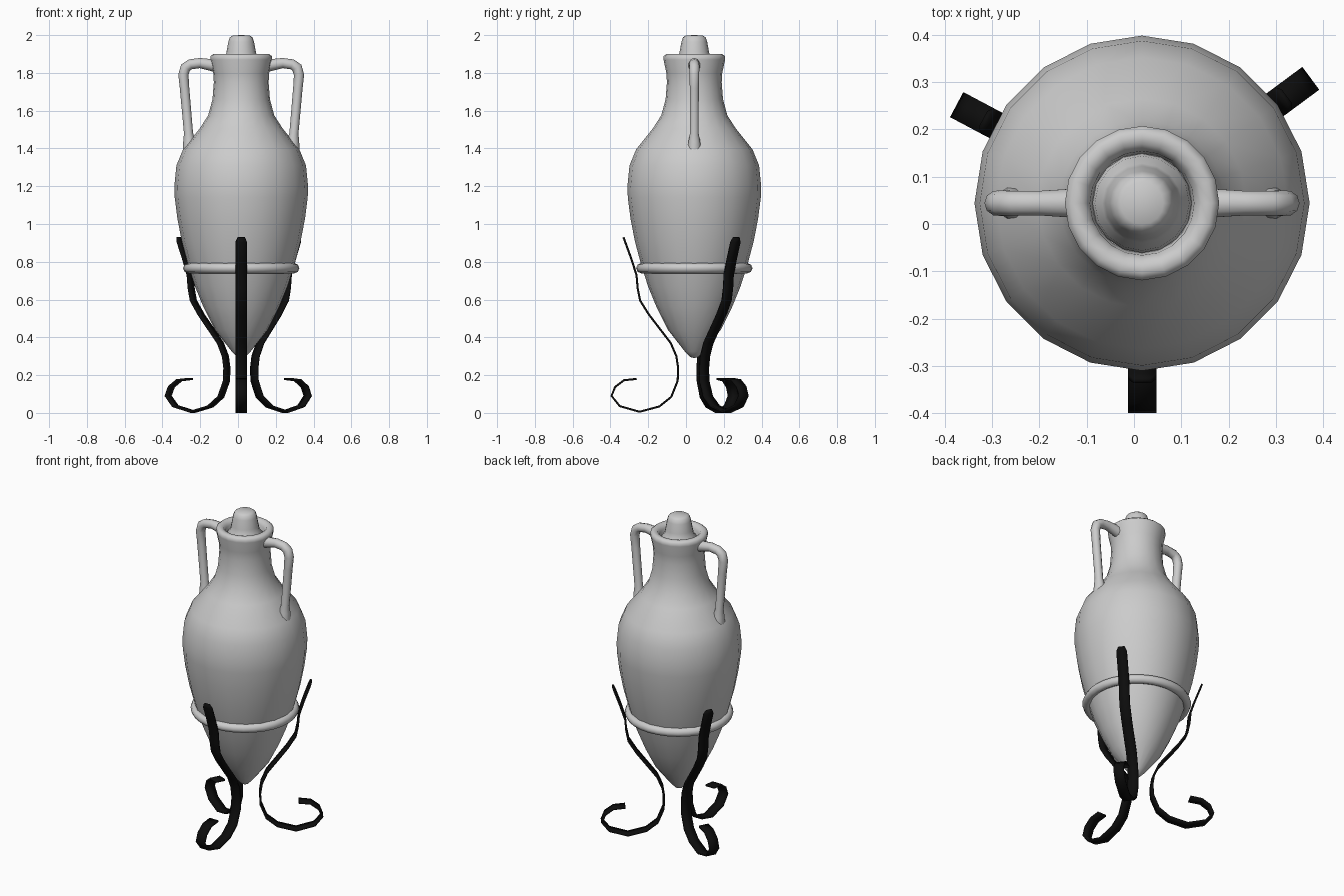
import bpy, bmesh, math
from mathutils import Matrix, Vector

cube = bpy.data.objects.get("Cube")
if cube:
    bpy.data.objects.remove(cube, do_unlink=True)

AXIS = Vector((0.017, 0.044, 0))  # centre line of the vessel


def material(name, value, rough):
    m = bpy.data.materials.new(name)
    m.use_nodes = True
    col = (value, value, value, 1)
    m.diffuse_color = col
    node = m.node_tree.nodes["Principled BSDF"]
    node.inputs["Base Color"].default_value = col
    node.inputs["Roughness"].default_value = rough
    return m


CLAY = material("pale grey clay", 0.6, 0.7)
IRON = material("black iron", 0.004, 0.6)


def add_object(name, bm, mat, angle=60):
    bmesh.ops.remove_doubles(bm, verts=bm.verts, dist=0.0005)
    bmesh.ops.recalc_face_normals(bm, faces=bm.faces)
    me = bpy.data.meshes.new(name)
    bm.to_mesh(me)
    bm.free()
    me.materials.append(mat)
    ob = bpy.data.objects.new(name, me)
    ob.location = AXIS
    bpy.context.collection.objects.link(ob)
    bpy.ops.object.select_all(action='DESELECT')
    ob.select_set(True)
    bpy.context.view_layer.objects.active = ob
    bpy.ops.object.shade_smooth_by_angle(angle=math.radians(angle))
    return ob


def lathe(name, profile, steps, closed=False):
    bm = bmesh.new()
    vs = [bm.verts.new((0, r, z)) for r, z in profile]
    pairs = list(zip(vs, vs[1:])) + ([(vs[-1], vs[0])] if closed else [])
    edges = [bm.edges.new(p) for p in pairs]
    bmesh.ops.spin(bm, geom=vs + edges, cent=(0, 0, 0), axis=(0, 0, 1),
                   angle=math.tau, steps=steps, use_merge=True)
    return add_object(name, bm, CLAY)


# Vessel: pointed foot, shoulder, neck, rolled lip and hollow mouth
lathe("amphora_body", [
    (0, 0.29), (0.022, 0.296), (0.05, 0.325), (0.14, 0.44), (0.2, 0.56), (0.245, 0.67),
    (0.283, 0.79), (0.315, 0.91), (0.338, 1.03), (0.352, 1.14), (0.354, 1.2),
    (0.343, 1.31), (0.308, 1.395), (0.22, 1.505), (0.175, 1.575), (0.152, 1.66),
    (0.145, 1.75), (0.148, 1.8), (0.163, 1.87), (0.163, 1.888), (0.148, 1.9),
    (0.125, 1.897), (0.11, 1.875), (0.105, 1.82), (0, 1.82)], 20)

# Stopper with a rounded knob
lathe("stopper", [
    (0.105, 1.83), (0.1, 1.86), (0.084, 1.88), (0.078, 1.91), (0.068, 1.965),
    (0.06, 1.988), (0.045, 1.998), (0, 2.0)], 16)

# Support ring round the lower body
ring = [(0.281 + 0.027 * math.cos(a * math.tau / 8),
         0.766 + 0.027 * math.sin(a * math.tau / 8)) for a in range(8)]
lathe("support_ring", ring, 32, closed=True)


def sweep(bm, path, sides):
    """Tube in the xz plane through (x, z, radius) points, with capped ends."""
    pts = [Vector((x, 0, z)) for x, z, _ in path]
    loops = []
    for i, p in enumerate(pts):
        tangent = (pts[min(i + 1, len(pts) - 1)] - pts[max(i - 1, 0)]).normalized()
        side = Vector((0, 1, 0)).cross(tangent)
        r = path[i][2]
        loops.append([bm.verts.new(p + r * (math.cos(a) * side + Vector((0, math.sin(a), 0))))
                      for a in (k * math.tau / sides for k in range(sides))])
    for a, b in zip(loops, loops[1:]):
        for k in range(sides):
            n = (k + 1) % sides
            bm.faces.new((a[k], a[n], b[n], b[k]))
    bm.faces.new(loops[0])
    bm.faces.new(loops[-1])


# Two handles from neck to shoulder
HANDLE = [(0.12, 1.835, 0.036), (0.16, 1.842, 0.031), (0.22, 1.852, 0.027), (0.27, 1.845, 0.027),
          (0.295, 1.828, 0.028), (0.306, 1.79, 0.027), (0.3, 1.72, 0.025),
          (0.279, 1.48, 0.024), (0.275, 1.44, 0.032), (0.272, 1.395, 0.037)]
for label, sign in (("left", 1), ("right", -1)):
    bm = bmesh.new()
    sweep(bm, [(sign * x, z, r) for x, z, r in HANDLE], 10)
    add_object("handle_" + label, bm, CLAY)

# Three scrolled flat iron legs: (distance from axis, height)
LEG = [(0.375, 0.93), (0.366, 0.905), (0.335, 0.82), (0.306, 0.73), (0.3, 0.66), (0.287, 0.595),
       (0.24, 0.52), (0.125, 0.37), (0.095, 0.3), (0.086, 0.24), (0.088, 0.17),
       (0.122, 0.085), (0.185, 0.034), (0.29, 0.006), (0.395, 0.036),
       (0.438, 0.09), (0.419, 0.138), (0.372, 0.173), (0.305, 0.18)]
for label, angle in (("front", 270), ("back_left", 36.5), ("back_right", 152)):
    bm = bmesh.new()
    rows = []
    for i, (r, z) in enumerate(LEG):
        half = 0.018 if i == 0 else 0.03
        rows.append([bm.verts.new((r, s * half, z)) for s in (-1, 1)])
    for a, b in zip(rows, rows[1:]):
        bm.faces.new((a[0], a[1], b[1], b[0]))
    bm.transform(Matrix.Rotation(math.radians(angle), 4, 'Z'))
    leg = add_object("leg_" + label, bm, IRON, 30)
    mod = leg.modifiers.new("thickness", 'SOLIDIFY')
    mod.thickness = 0.011
    mod.offset = 0
